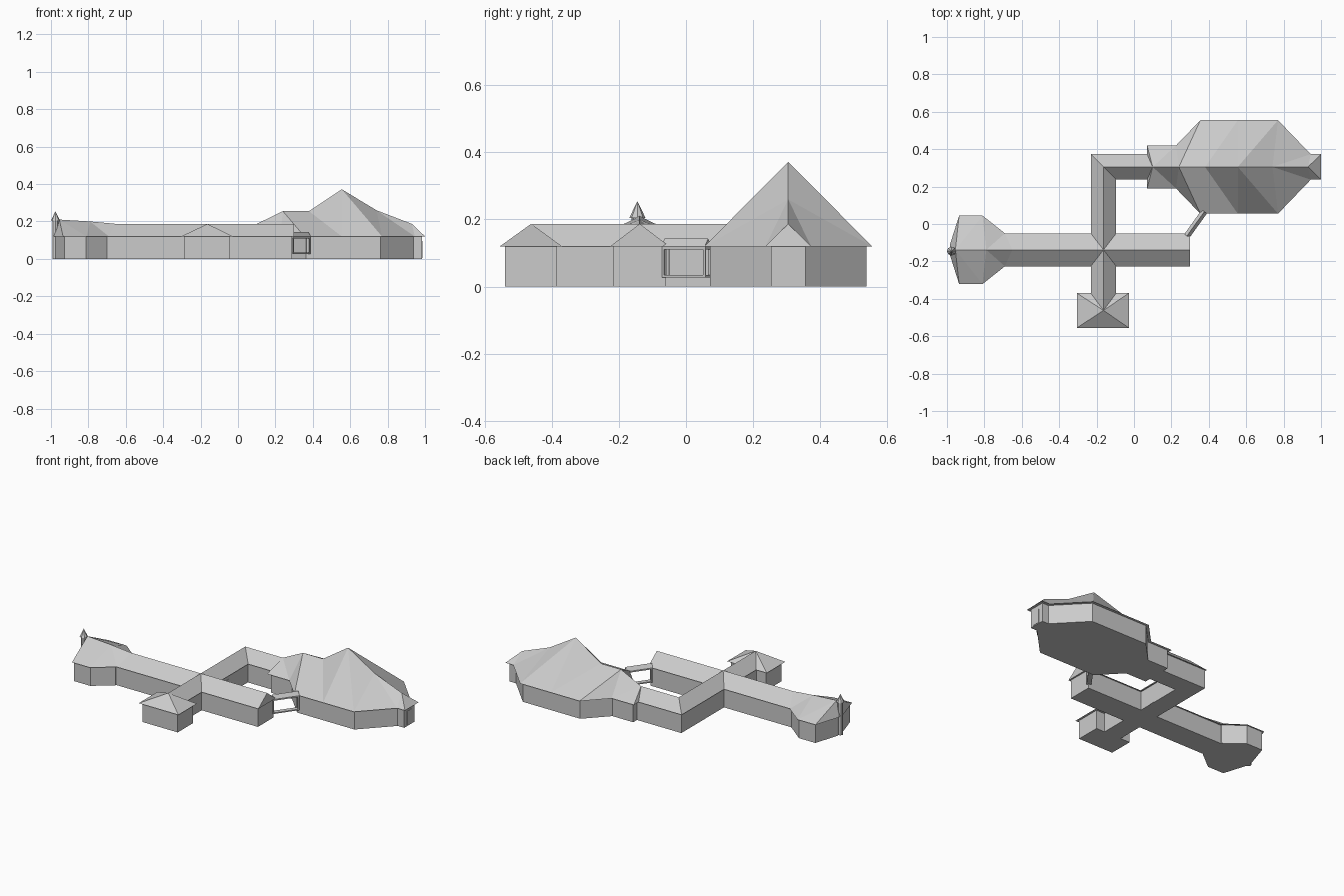
import bpy, bmesh
from mathutils import Vector

if "Cube" in bpy.data.objects:
    bpy.data.objects.remove(bpy.data.objects["Cube"])

WALL = 0.12     # eave height
RIDGE = 0.187   # corridor ridge height


def finish(name, bm):
    bmesh.ops.recalc_face_normals(bm, faces=bm.faces)
    me = bpy.data.meshes.new(name)
    bm.to_mesh(me)
    bm.free()
    ob = bpy.data.objects.new(name, me)
    bpy.context.collection.objects.link(ob)
    return ob


def prism(name, outline, z0, z1):
    bm = bmesh.new()
    f = bm.faces.new([bm.verts.new((x, y, z0)) for x, y in outline])
    top = bmesh.ops.extrude_face_region(bm, geom=[f], use_keep_orig=True)["geom"]
    for v in top:
        if isinstance(v, bmesh.types.BMVert):
            v.co.z = z1
    return finish(name, bm)


def box(name, x0, x1, y0, y1, z0, z1):
    return prism(name, [(x0, y0), (x1, y0), (x1, y1), (x0, y1)], z0, z1)


def inset(outline, d):
    """Shrink a counter-clockwise outline by d with mitred corners."""
    out, n = [], len(outline)
    for i in range(n):
        a, b, c = (Vector(outline[(i + k) % n]) for k in (-1, 0, 1))
        u, w = (b - a).normalized(), (c - b).normalized()
        n1, n2 = Vector((-u.y, u.x)), Vector((-w.y, w.x))
        out.append(tuple(b + (n1 + n2) * d / (1 + n1.dot(n2))))
    return out


def hull(name, pts):
    bm = bmesh.new()
    for p in pts:
        bm.verts.new(p)
    bmesh.ops.convex_hull(bm, input=bm.verts[:])
    bmesh.ops.dissolve_limit(bm, angle_limit=0.01, verts=bm.verts[:], edges=bm.edges[:])
    return finish(name, bm)


def mirrored_outline(eave, cy):
    south = [(x, cy + y) for x, y in eave]
    north = [(x, cy - y) for x, y in reversed(eave) if y != 0]
    return south + north


def strip_roof(name, eave, ridge, steps, cy):
    """Zip an eave line to a ridge line with triangles, on both sides of y = cy."""
    bm = bmesh.new()
    for s in (1, -1):
        e = [bm.verts.new((x, cy + s * y, WALL)) for x, y in eave]
        r = [bm.verts.new((x, cy, z)) for x, z in ridge]
        i = j = 0
        for step in steps:
            if step == "e":
                bm.faces.new((e[i], e[i + 1], r[j]))
                i += 1
            else:
                bm.faces.new((e[i], r[j + 1], r[j]))
                j += 1
    bm.faces.new([bm.verts.new((x, y, WALL)) for x, y in mirrored_outline(eave, cy)])
    bmesh.ops.remove_doubles(bm, verts=bm.verts[:], dist=1e-4)
    return finish(name, bm)


# Great hall with peaked roof and east porch
hall_y = 0.305
hall_eave = [(0.07, 0), (0.07, -0.115), (0.225, -0.115), (0.355, -0.25), (0.555, -0.25),
             (0.77, -0.25), (0.945, -0.068), (1.0, -0.068), (1.0, 0)]
hall_ridge = [(0.1, RIDGE), (0.24, 0.255), (0.38, 0.255), (0.555, 0.372),
              (0.74, 0.26), (0.93, RIDGE)]
strip_roof("hall_roof", hall_eave, hall_ridge, "eerererereree", hall_y)
prism("hall_walls", inset(mirrored_outline(hall_eave, hall_y), 0.017), 0, WALL)
box("porch_door", 0.98, 0.986, 0.28, 0.325, 0.005, 0.095)

# West wing with fanned roof
wing_y = -0.138
wing_eave = [(-0.985, 0), (-0.985, -0.025), (-0.935, -0.183), (-0.81, -0.183),
             (-0.69, -0.088), (-0.69, 0)]
wing_ridge = [(-0.955, 0.21), (-0.79, 0.2), (-0.65, RIDGE)]
strip_roof("wing_roof", wing_eave[:-1], wing_ridge, "eeerer", wing_y)
prism("wing_walls", inset(mirrored_outline(wing_eave, wing_y), 0.01), 0, WALL)

# Small turret with spire at the west tip
for nm, r1, r2, z0, z1 in (("turret_wall", 0.017, 0.017, 0, 0.205),
                           ("turret_spire", 0.024, 0, 0.205, 0.255)):
    bm = bmesh.new()
    bmesh.ops.create_cone(bm, cap_ends=True, segments=8, radius1=r1, radius2=r2, depth=z1 - z0)
    bmesh.ops.translate(bm, verts=bm.verts[:], vec=(-0.976, -0.145, (z0 + z1) / 2))
    finish(nm, bm)

# Long east-west corridor
hull("corridor_roof", [(x, y, z) for x in (-0.7, 0.3)
                       for y, z in ((-0.226, WALL), (-0.05, WALL), (wing_y, RIDGE))])
box("corridor_walls", -0.71, 0.29, -0.216, -0.06, 0, WALL)

# L-shaped corridor with mitred roof corner
W, E, C = -0.231, -0.095, -0.163
S, N = 0.237, 0.373
hull("north_corridor_roof", [(W, -0.46, WALL), (E, -0.46, WALL), (C, -0.46, RIDGE),
                             (W, N, WALL), (E, S, WALL), (C, hall_y, RIDGE)])
hull("link_corridor_roof", [(W, N, WALL), (E, S, WALL), (C, hall_y, RIDGE),
                            (0.12, N, WALL), (0.12, S, WALL), (0.12, hall_y, RIDGE)])
prism("l_corridor_walls", inset([(W, -0.46), (E, -0.46), (E, S), (0.12, S), (0.12, N), (W, N)],
                                0.008), 0, WALL)
box("courtyard_door", -0.104, -0.1, 0.02, 0.057, 0, 0.095)

# South entrance pavilion
px0, px1, py0, py1 = -0.305, -0.028, -0.555, -0.37
hull("pavilion_roof", [(x, y, WALL) for x in (px0, px1) for y in (py0, py1)]
     + [(C, -0.462, RIDGE)])
box("pavilion_walls", px0 + 0.015, px1 - 0.015, py0 + 0.015, py1 - 0.015, 0, WALL)

# Raised open bridge between corridor and hall
a, b = Vector((0.283, -0.064)), Vector((0.376, 0.066))
d = (b - a).normalized()
side = Vector((-d.y, d.x)) * 0.014


def bridge_slab(name, z0, z1, t0=0.0, t1=1.0, s0=-1.0, s1=1.0):
    p, q = a.lerp(b, t0), a.lerp(b, t1)
    prism(name, [p + side * s0, q + side * s0, q + side * s1, p + side * s1], z0, z1)


bridge_slab("bridge_floor", 0.027, 0.034)
bridge_slab("bridge_beam", 0.11, 0.12)
hull("bridge_roof", [(*(p + side * k), z) for p in (a, b)
                     for k, z in ((-1.2, 0.12), (1.2, 0.12), (0, 0.143))])
for t in (0.0, 0.95):
    for k in (-1.0, 0.75):
        bridge_slab("bridge_post", 0.03, WALL, t, t + 0.05, k, k + 0.25)
